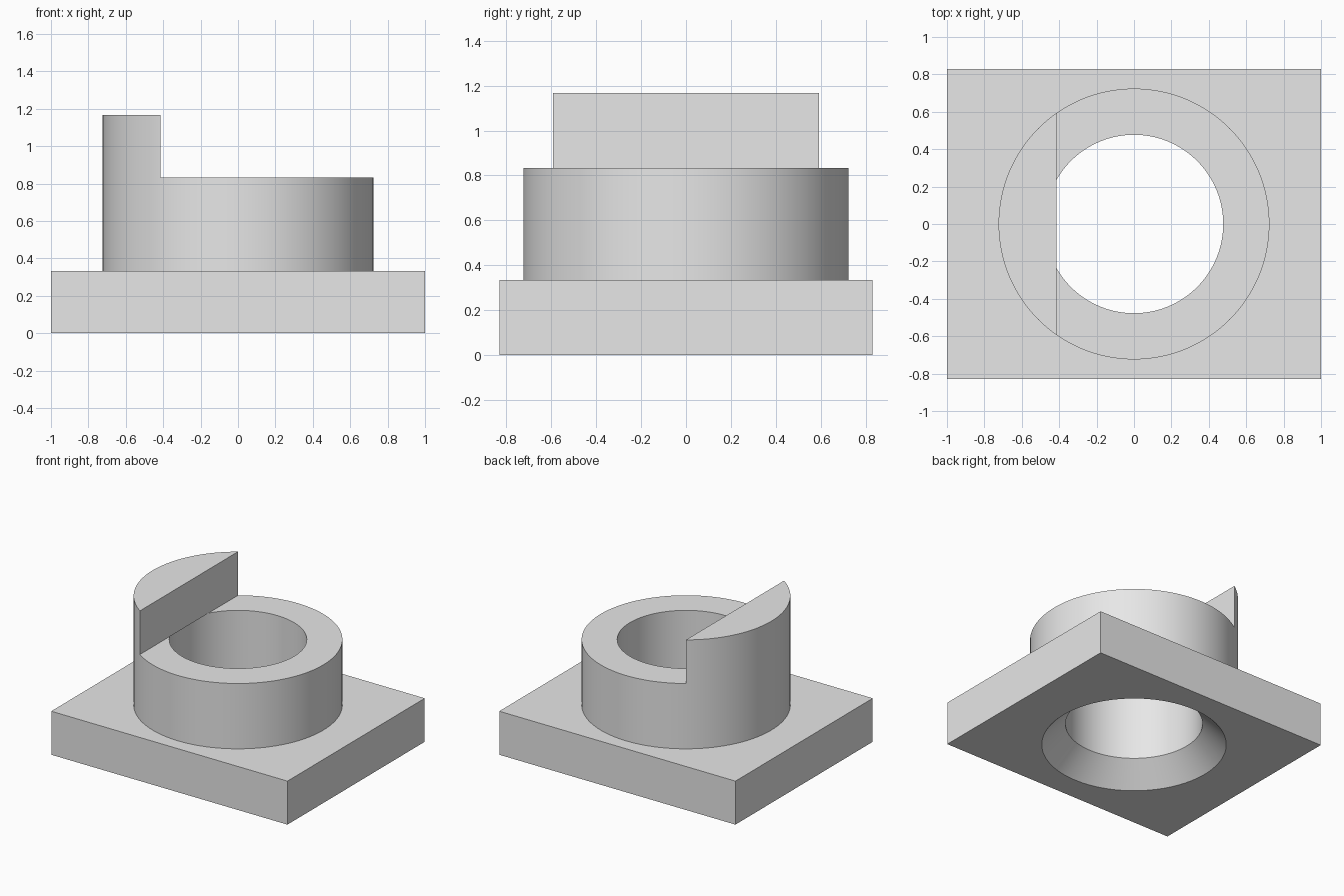
import bpy
import math

cube = bpy.data.objects.get("Cube")
if cube:
    bpy.data.objects.remove(cube, do_unlink=True)

BASE_TOP, RING_TOP, STOP_TOP = 0.333, 0.833, 1.167
RING_R, BORE_R, SINK = 0.724, 0.477, 0.165
STOP_X = -0.415
SEGMENTS = 128

grey = bpy.data.materials.new("plain grey")
grey.use_nodes = True
colour = (0.8, 0.8, 0.8, 1)
grey.diffuse_color = colour
grey.node_tree.nodes["Principled BSDF"].inputs["Base Color"].default_value = colour


def add_mesh(name, verts, faces):
    mesh = bpy.data.meshes.new(name)
    mesh.from_pydata(verts, [], faces)
    mesh.materials.append(grey)
    obj = bpy.data.objects.new(name, mesh)
    bpy.context.scene.collection.objects.link(obj)
    return obj


def box(name, low, high):
    verts = [(x, y, z) for z in (low[2], high[2])
             for x, y in ((low[0], low[1]), (high[0], low[1]),
                          (high[0], high[1]), (low[0], high[1]))]
    sides = [(i, (i + 1) % 4, (i + 1) % 4 + 4, i + 4) for i in range(4)]
    return add_mesh(name, verts, [(3, 2, 1, 0), (4, 5, 6, 7)] + sides)


def turned(name, profile):
    """Closed solid turned about z from (radius, height) points, bottom to top."""
    n = SEGMENTS
    verts = [(r * math.cos(math.tau * i / n), r * math.sin(math.tau * i / n), z)
             for r, z in profile for i in range(n)]
    faces = [(k * n + i, k * n + (i + 1) % n, (k + 1) * n + (i + 1) % n, (k + 1) * n + i)
             for k in range(len(profile) - 1) for i in range(n)]
    last = (len(profile) - 1) * n
    faces += [tuple(reversed(range(n))), tuple(range(last, last + n))]
    return add_mesh(name, verts, faces)


def combine(target, tool, operation):
    mod = target.modifiers.new(tool.name, "BOOLEAN")
    mod.operation, mod.solver, mod.object = operation, "EXACT", tool
    graph = bpy.context.evaluated_depsgraph_get()
    result = bpy.data.meshes.new_from_object(target.evaluated_get(graph))
    target.modifiers.clear()
    target.data = result
    bpy.data.objects.remove(tool, do_unlink=True)


# Square base with the round boss rising from it
body = box("flanged_collar", (-1, -0.83, 0), (1, 0.83, BASE_TOP))
boss = turned("boss", [(RING_R, BASE_TOP / 2), (RING_R, STOP_TOP)])
combine(body, boss, "UNION")

# Lower the ring, leaving the raised stop on one side
step = box("step_cutter", (STOP_X, -1, RING_TOP), (1, 1, STOP_TOP + 0.2))
combine(body, step, "DIFFERENCE")

# Bore with a conical countersink underneath, roofed by the stop
bore = turned("bore_cutter", [(BORE_R + SINK + 0.1, -0.1), (BORE_R, SINK), (BORE_R, RING_TOP)])
combine(body, bore, "DIFFERENCE")

# Smooth round walls with crisp edges
bpy.ops.object.select_all(action="DESELECT")
body.select_set(True)
bpy.context.view_layer.objects.active = body
bpy.ops.object.shade_smooth_by_angle(angle=math.radians(30))
